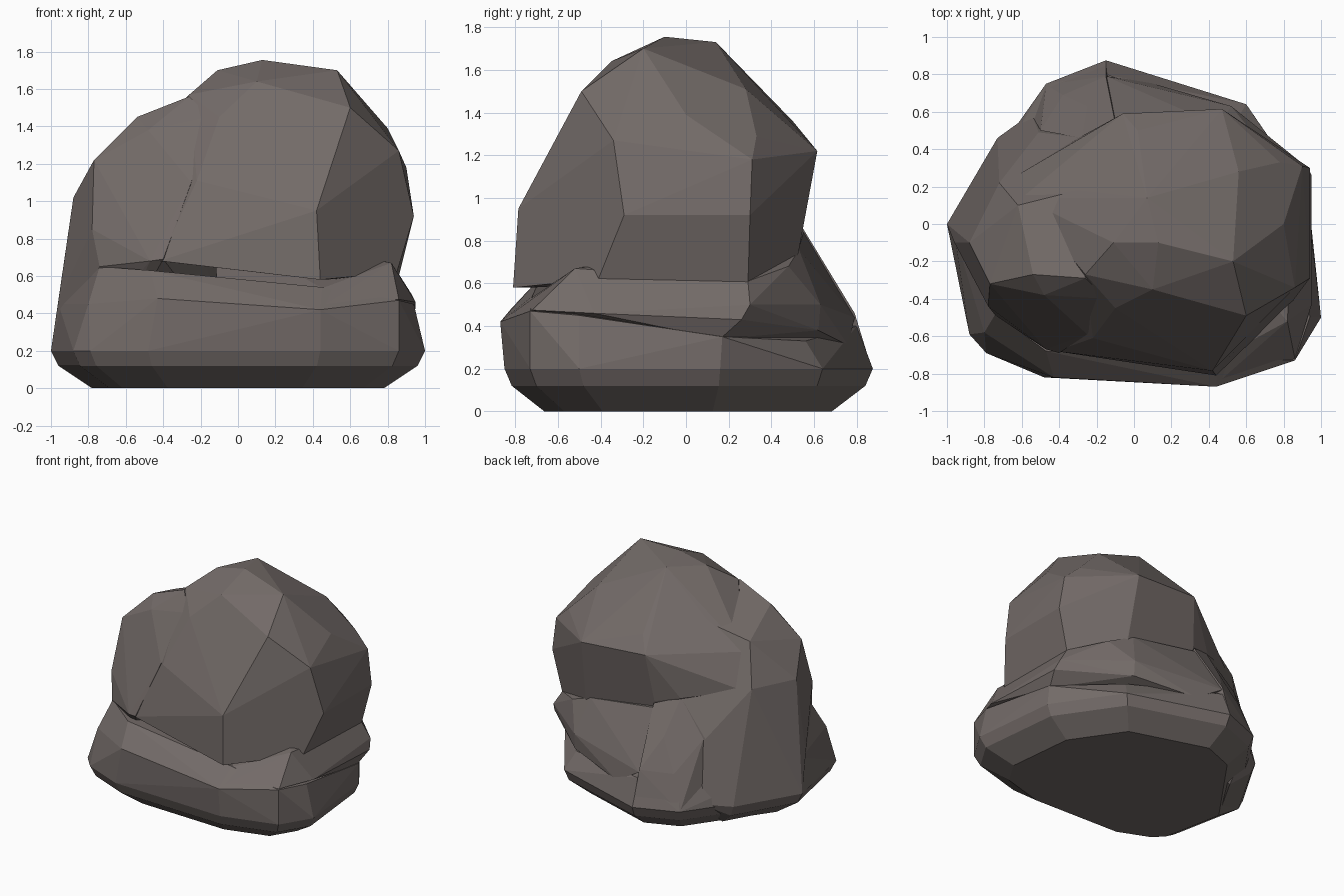
import bpy
import bmesh

cube = bpy.data.objects.get("Cube")
if cube:
    bpy.data.objects.remove(cube, do_unlink=True)

# One grey-brown stone colour
STONE = (0.17, 0.145, 0.137, 1.0)
stone = bpy.data.materials.new("warm grey stone")
stone.use_nodes = True
stone.diffuse_color = STONE
for node in stone.node_tree.nodes:
    if node.type == "BSDF_PRINCIPLED":
        node.inputs["Base Color"].default_value = STONE
        node.inputs["Roughness"].default_value = 0.9


def chunk(name, points):
    """A faceted stone block: the convex hull of its corner points."""
    bm = bmesh.new()
    for p in points:
        bm.verts.new(p)
    bmesh.ops.convex_hull(bm, input=list(bm.verts))
    loose = [v for v in bm.verts if not v.link_faces]
    bmesh.ops.delete(bm, geom=loose, context="VERTS")
    bmesh.ops.recalc_face_normals(bm, faces=list(bm.faces))
    mesh = bpy.data.meshes.new(name)
    bm.to_mesh(mesh)
    bm.free()
    mesh.materials.append(stone)
    obj = bpy.data.objects.new(name, mesh)
    bpy.context.scene.collection.objects.link(obj)
    return obj


# Base slab: one outline, chamfered in towards the ground
outline = [(-1, 0), (-.47, .75), (-.15, .875), (.6, .64), (.93, .16), (1, -.5),
           (.86, -.73), (.44, -.85), (-.48, -.82), (-.79, -.69), (-.88, -.59)]
slab = [(x * s, y * s, z) for z, s in ((0, .78), (.12, .96), (.2, 1))
        for x, y in outline]
# Sloping ledge along the front and the slab's upper rim
slab += [(.44, -.87, .42), (-.43, -.82, .48), (-.74, -.48, .65),
         (-.47, -.68, .63), (.45, -.72, .54), (-.8, -.58, .45),
         (.86, -.73, .47), (.94, -.5, .45), (.92, .17, .35), (.55, .56, .33),
         (-.15, .8, .4), (-.4, .68, .42), (-.96, -.05, .45)]
base_slab = chunk("base_slab", slab)

# Ledge wrapping the side and the back
ledge = chunk("side_ledge", [
    (.86, -.72, .475), (.82, -.52, .67), (.95, -.43, .46), (.95, .26, .43),
    (.93, .3, .5), (.86, .29, .61), (.52, .62, .38), (.52, .63, .5),
    (.64, .48, .68), (.07, .76, .31), (-.15, .79, .44), (.45, -.72, .535),
    (.44, -.855, .43), (.91, .16, .34), (.45, .53, .76), (-.1, .55, .84),
    (-.25, .63, .68), (-.3, .3, .45)])

# Buttress running from the back ledge down to the ground
buttress = chunk("back_buttress", [
    (-.1, .54, .87), (-.28, .46, .93), (-.25, .63, .68), (-.15, .79, .46),
    (-.15, .87, .2), (-.47, .745, .2), (-.38, .69, .45), (-.5, .5, .68),
    (-.55, .59, .19), (.1, .4, .3)])

# Tall main boulder with a flat corner facet and an overhanging back
main = chunk("main_boulder", [
    (.44, -.81, .58), (.42, -.785, .95), (.54, -.63, 1.13), (.6, -.49, 1.5),
    (-.42, -.68, .68), (-.22, -.61, 1.11), (-.1, -.45, 1.45),
    (.85, -.41, .62), (.94, -.29, .92), (.86, -.34, 1.27), (.8, 0, 1.39),
    (.86, .29, .6), (.94, .3, .92), (.9, .31, 1.18), (.78, .33, 1.29),
    (.47, .615, 1.22), (.5, .54, .84), (.5, .5, .6),
    (-.06, .59, 1.25), (.02, .5, 1.36), (-.1, .53, .88), (-.05, .5, .7),
    (.53, -.2, 1.7), (.13, -.1, 1.755), (-.11, -.1, 1.7), (.07, .14, 1.73),
    (.56, .28, 1.51), (-.26, -.27, 1.57), (.1, -.35, 1.64), (.39, -.36, 1.61),
    (-.3, .18, 1.44), (-.6, .14, 1.25), (-.66, .24, 1), (-.28, .47, .93)])

# Lower shoulder running down to the ground on the other side
shoulder = chunk("shoulder_boulder", [
    (-.77, -.32, 1.22), (-.78, -.44, .85), (-.74, -.49, .65),
    (-.47, -.67, .68), (-.4, -.69, .69), (-.25, -.59, 1.1),
    (-.48, -.38, 1.38), (-.15, -.4, 1.45),
    (-.26, -.29, 1.56), (-.54, -.27, 1.45), (-.62, .1, 1.32),
    (-.88, -.1, 1.02), (-.9, -.08, .77), (-.72, .22, 1.02),
    (-.96, -.1, .47), (-1, 0, .2), (-.96, 0, .12), (-.78, 0, .01),
    (-.73, .46, .2), (-.7, .45, .12), (-.57, .37, .01), (-.55, .59, .22),
    (-.62, .37, .77), (-.51, .49, .68), (-.28, .46, .93), (-.3, .18, 1.42),
    (-.1, .3, .3)])

# Fuse the blocks into one solid rock
extras = (ledge, buttress, main, shoulder)
for part in extras:
    mod = base_slab.modifiers.new("fuse", "BOOLEAN")
    mod.operation = "UNION"
    mod.solver = "EXACT"
    mod.object = part
bpy.context.view_layer.update()
graph = bpy.context.evaluated_depsgraph_get()
fused = bpy.data.meshes.new_from_object(base_slab.evaluated_get(graph))
base_slab.modifiers.clear()
base_slab.data = fused
base_slab.name = "rock"
for part in extras:
    bpy.data.objects.remove(part, do_unlink=True)

# Merge nearly flat neighbours so the facets read as broad planes
bm = bmesh.new()
bm.from_mesh(fused)
bmesh.ops.remove_doubles(bm, verts=list(bm.verts), dist=0.002)
bmesh.ops.dissolve_limit(bm, angle_limit=0.05, verts=list(bm.verts),
                         edges=list(bm.edges))
for face in bm.faces:
    face.smooth = False
    face.material_index = 0
bm.to_mesh(fused)
bm.free()
fused.materials.clear()
fused.materials.append(stone)
